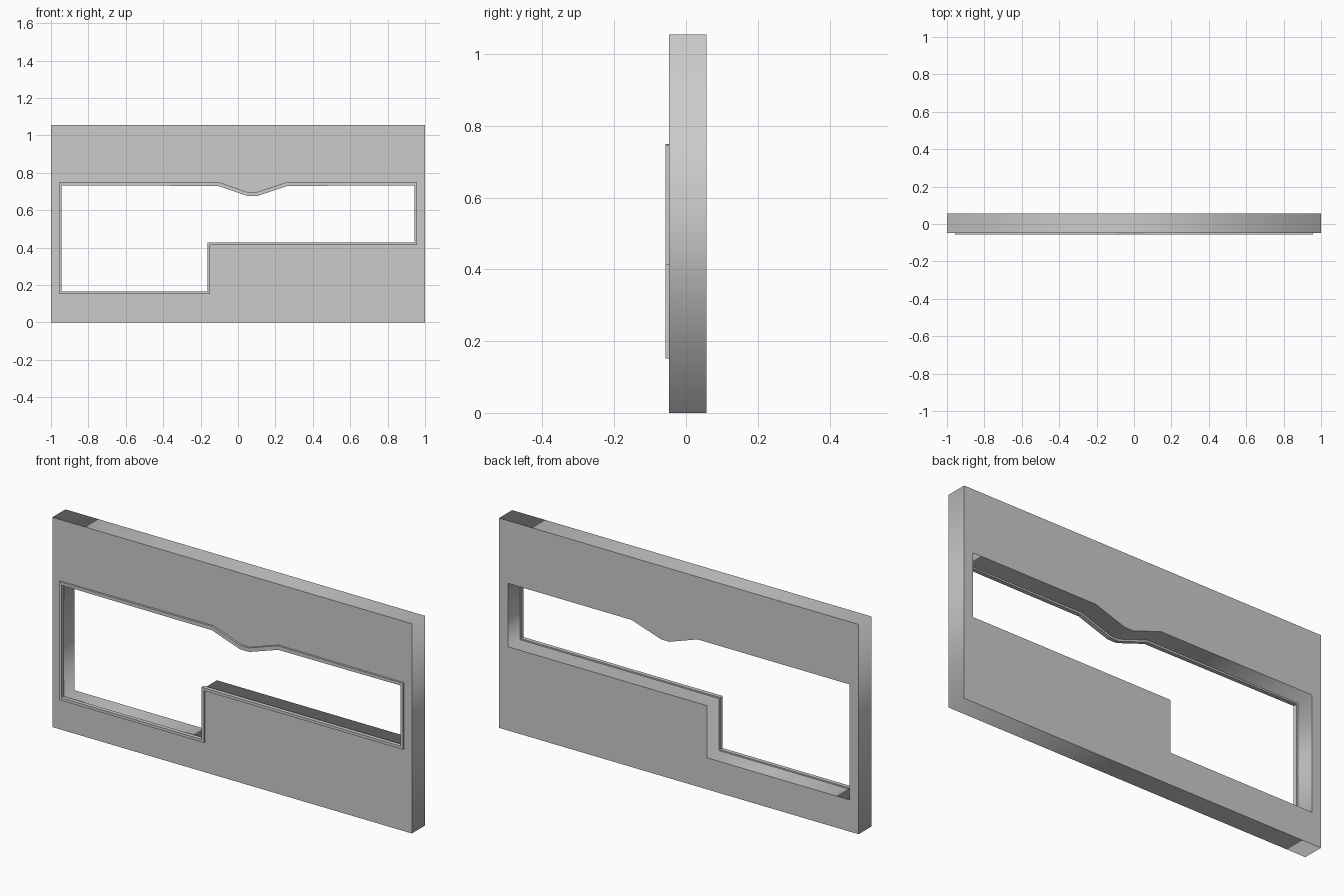
import bpy, bmesh, math
from mathutils import Vector

if "Cube" in bpy.data.objects:
    bpy.data.objects.remove(bpy.data.objects["Cube"])

# Opening outline in x, z (counter-clockwise)
opening = [(-0.95, 0.159), (-0.157, 0.159), (-0.157, 0.421), (0.95, 0.421),
           (0.95, 0.74), (0.262, 0.74), (0.1, 0.686), (0.053, 0.686),
           (-0.104, 0.74), (-0.95, 0.74)]
border = [(-1, 0), (1, 0), (1, 1.055), (-1, 1.055)]
FRONT, BACK = -0.047, 0.057
TRIM = 0.01

# Wall panel: filled 2D curve with a hole, extruded to thickness
curve = bpy.data.curves.new("wall_panel", 'CURVE')
curve.dimensions = '2D'
curve.fill_mode = 'BOTH'
curve.extrude = (BACK - FRONT) / 2
for loop in (border, opening):
    spline = curve.splines.new('POLY')
    spline.points.add(len(loop) - 1)
    for p, (x, z) in zip(spline.points, loop):
        p.co = (x, z, 0, 1)
    spline.use_cyclic_u = True
wall = bpy.data.objects.new("wall_panel", curve)
wall.location.y = (FRONT + BACK) / 2
wall.rotation_euler.x = math.pi / 2
bpy.context.collection.objects.link(wall)
bpy.context.view_layer.objects.active = wall
wall.select_set(True)
bpy.ops.object.convert(target='MESH')

# Opening trim: square section swept around the outline, straddling its edge
bm = bmesh.new()
rings = []
n = len(opening)
for i in range(n):
    prev, here, nxt = (Vector(opening[(i + k) % n]) for k in (-1, 0, 1))
    tangent = ((here - prev).normalized() + (nxt - here).normalized()).normalized()
    side = Vector((tangent.y, -tangent.x)) * TRIM
    ring = []
    for s, d in ((1, -1), (1, 1), (-1, 1), (-1, -1)):
        p = here + side * s
        ring.append(bm.verts.new((p.x, FRONT + d * TRIM, p.y)))
    rings.append(ring)
for i in range(n):
    a, b = rings[i], rings[(i + 1) % n]
    for k in range(4):
        m = (k + 1) % 4
        bm.faces.new((a[k], a[m], b[m], b[k]))
bmesh.ops.recalc_face_normals(bm, faces=bm.faces)
mesh = bpy.data.meshes.new("opening_trim")
bm.to_mesh(mesh)
bm.free()
bpy.context.collection.objects.link(bpy.data.objects.new("opening_trim", mesh))
